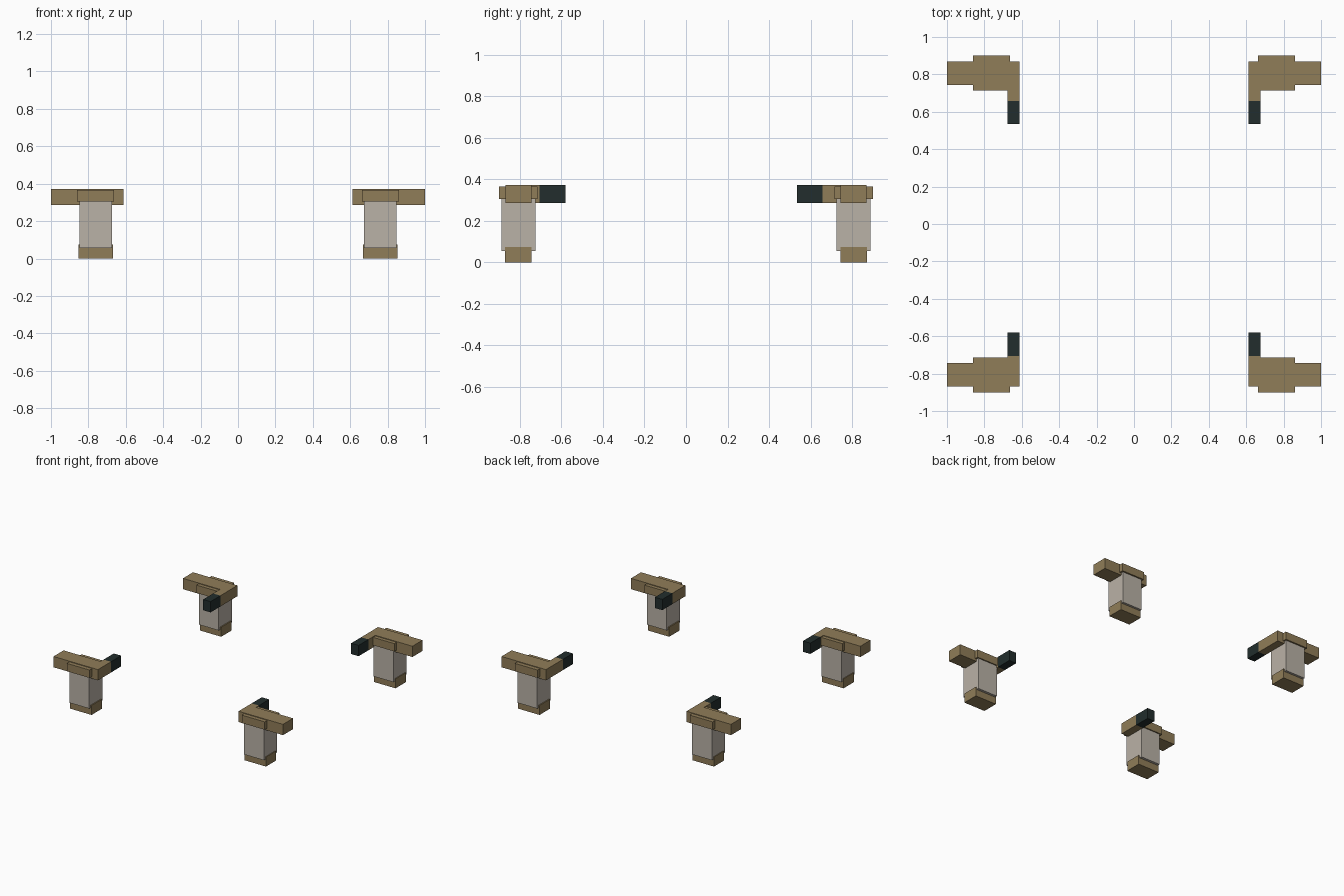
import bpy

if "Cube" in bpy.data.objects:
    bpy.data.objects.remove(bpy.data.objects["Cube"])


def material(name, rgb):
    m = bpy.data.materials.new(name)
    m.diffuse_color = (*rgb, 1)
    m.use_nodes = True
    m.node_tree.nodes["Principled BSDF"].inputs["Base Color"].default_value = m.diffuse_color
    return m


brown = material("wood_brown", (0.28, 0.205, 0.098))
grey = material("warm_grey", (0.49, 0.445, 0.385))
dark = material("dark_green_grey", (0.016, 0.027, 0.026))


def box(name, xs, ys, zs, mat, sx, sy):
    """Box from its extents, mirrored into the corner given by sx, sy."""
    dims = [b - a for a, b in (xs, ys, zs)]
    mid = [(a + b) / 2 for a, b in (xs, ys, zs)]
    bpy.ops.mesh.primitive_cube_add(size=1, location=(mid[0] * sx, mid[1] * sy, mid[2]))
    o = bpy.context.object
    o.name = name
    o.scale = dims
    bpy.ops.object.transform_apply(location=False, rotation=False, scale=True)
    o.data.materials.append(mat)


# Four corner posts, the rear arms reach slightly further inward
for side, sx in (("left", -1), ("right", 1)):
    for end, sy, tip, joint in (("front", -1, 0.58, 0.706), ("back", 1, 0.534, 0.657)):
        tag = f"{end}_{side}_"
        box(tag + "foot", (0.667, 0.853), (0.743, 0.87), (0, 0.075), brown, sx, sy)
        box(tag + "post", (0.675, 0.847), (0.723, 0.888), (0.055, 0.33), grey, sx, sy)
        box(tag + "collar", (0.663, 0.862), (0.714, 0.9), (0.304, 0.366), brown, sx, sy)
        box(tag + "beam", (0.613, 1.0), (0.743, 0.868), (0.286, 0.371), brown, sx, sy)
        box(tag + "arm", (0.613, 0.677), (joint, 0.75), (0.286, 0.371), brown, sx, sy)
        box(tag + "arm_tip", (0.613, 0.677), (tip, joint), (0.286, 0.371), dark, sx, sy)
